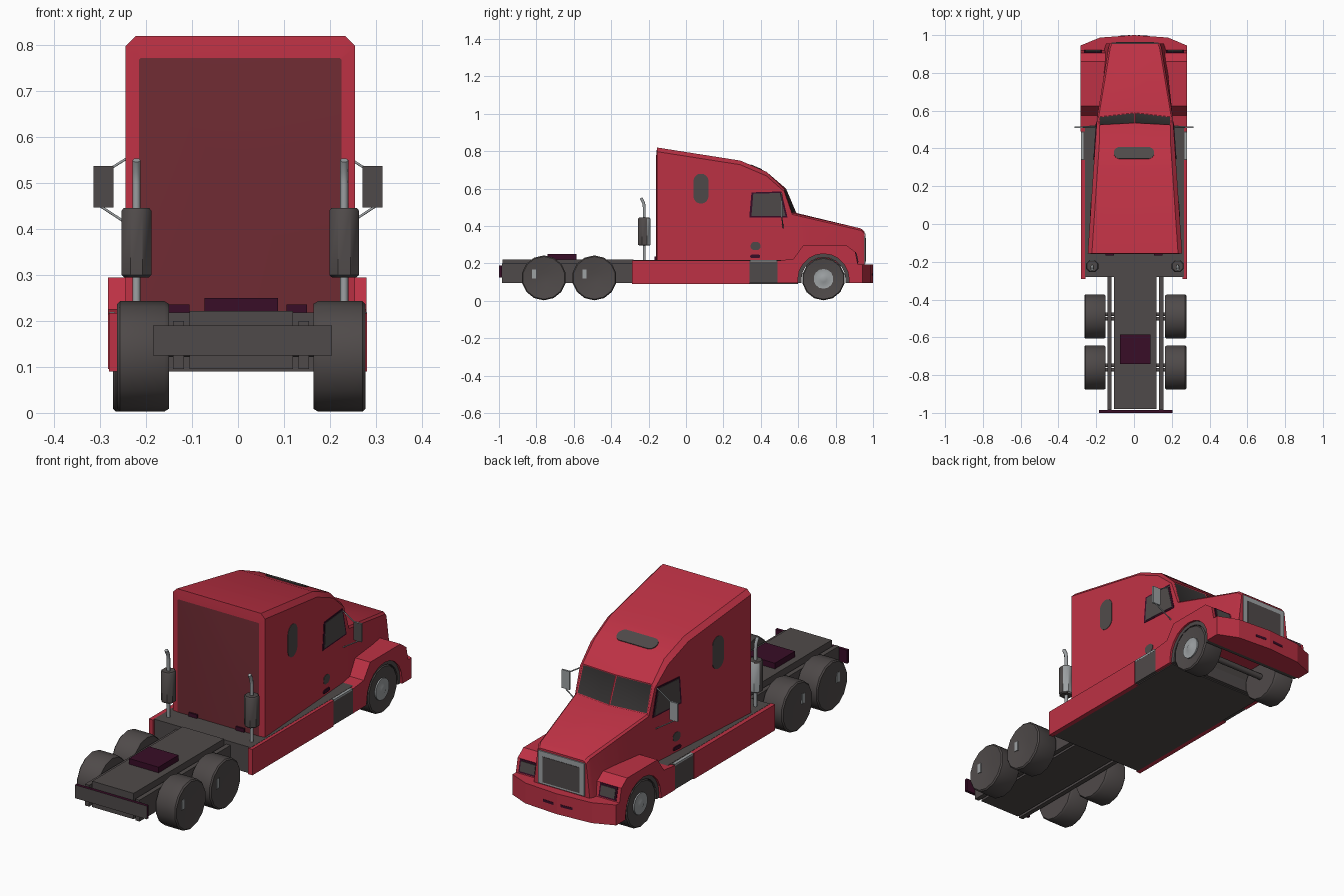
import bpy, bmesh, math
from mathutils import Vector

if "Cube" in bpy.data.objects:
    bpy.data.objects.remove(bpy.data.objects["Cube"])

def mat(name, r, g, b):
    m = bpy.data.materials.new(name)
    m.diffuse_color = (r, g, b, 1)
    m.use_nodes = True
    m.node_tree.nodes["Principled BSDF"].inputs["Base Color"].default_value = m.diffuse_color
    return m

RED = mat("red_paint", 0.51, 0.031, 0.058)
DARK_RED = mat("dark_red_panel", 0.16, 0.024, 0.033)
GREY = mat("dark_grey", 0.078, 0.068, 0.067)
GLASS = mat("black_glass", 0.035, 0.032, 0.032)
MAROON = mat("deep_maroon", 0.04, 0.004, 0.02)
CHROME = mat("light_grey_metal", 0.34, 0.36, 0.37)
CX = 0.005   # the body sits slightly right of centre

def finish(name, bm, *mats, smooth=0):
    bmesh.ops.recalc_face_normals(bm, faces=bm.faces)
    me = bpy.data.meshes.new(name)
    bm.to_mesh(me)
    bm.free()
    for m in mats:
        me.materials.append(m)
    ob = bpy.data.objects.new(name, me)
    bpy.context.collection.objects.link(ob)
    if smooth:
        bpy.ops.object.select_all(action='DESELECT')
        ob.select_set(True)
        bpy.context.view_layer.objects.active = ob
        bpy.ops.object.shade_smooth_by_angle(angle=math.radians(smooth))
    return ob

def slab(name, pts, offset, *mats, rule=None):
    """Solid made by sweeping a 3D outline along an offset."""
    bm = bmesh.new()
    a = [bm.verts.new(p) for p in pts]
    b = [bm.verts.new(Vector(p) + Vector(offset)) for p in pts]
    n = len(a)
    bm.faces.new(a)
    bm.faces.new(b[::-1])
    for i in range(n):
        j = (i + 1) % n
        bm.faces.new((a[i], a[j], b[j], b[i]))
    bmesh.ops.recalc_face_normals(bm, faces=bm.faces)
    if rule:
        for f in bm.faces:
            f.material_index = rule(f)
    return finish(name, bm, *mats)

def box(name, x0, x1, y0, y1, z0, z1, *mats, rule=None):
    return slab(name, [(x0, y0, z0), (x1, y0, z0), (x1, y1, z0), (x0, y1, z0)],
                (0, 0, z1 - z0), *mats, rule=rule)

def lathe(name, profile, centre, axis, n, *mats, rule=None):
    """Revolve (along, radius) pairs around x or z."""
    bm = bmesh.new()
    rings = []
    for t, r in profile:
        ring = []
        for i in range(n):
            a = 2 * math.pi * (i + 0.5) / n
            u, v = r * math.cos(a), r * math.sin(a)
            p = (t, u, v) if axis == 'X' else (u, v, t)
            ring.append(bm.verts.new(Vector(p) + Vector(centre)))
        rings.append(ring)
    for p, q in zip(rings, rings[1:]):
        for i in range(n):
            j = (i + 1) % n
            bm.faces.new((p[i], p[j], q[j], q[i]))
    bm.faces.new(rings[0])
    bm.faces.new(rings[-1])
    bmesh.ops.recalc_face_normals(bm, faces=bm.faces)
    if rule:
        for f in bm.faces:
            f.material_index = rule(f)
    return finish(name, bm, *mats, smooth=40)

def tube(name, pts, r, m):
    cu = bpy.data.curves.new(name, 'CURVE')
    cu.dimensions = '3D'
    cu.bevel_depth = r
    cu.bevel_resolution = 1
    cu.use_fill_caps = True
    sp = cu.splines.new('POLY')
    sp.points.add(len(pts) - 1)
    for p, c in zip(sp.points, pts):
        p.co = (*c, 1)
    cu.materials.append(m)
    ob = bpy.data.objects.new(name, cu)
    bpy.context.collection.objects.link(ob)

def pill(cu, cv, hu, hv, n=6):
    r = min(hu, hv)
    out = []
    for i in range(4 * n):
        a = 2 * math.pi * (i + 0.5) / (4 * n)
        c, s = math.cos(a), math.sin(a)
        out.append((cu + math.copysign(hu - r, c) + r * c, cv + math.copysign(hv - r, s) + r * s))
    return out

def side_w(y):   # half width of the tapering cab
    return 0.25 - 0.05 * (y + 0.15) / 0.73

# Cab and hood: cross-sections lofted from back to front
# y, half width, top z, chamfer, side setback, extra width at the base
stations = [(-0.16, 0.22, 0.772, 0.003, 0, 0), (-0.155, 0.25, 0.82, 0.022, 0, 0),
            (0.29, side_w(0.29), 0.75, 0.022, 0, 0), (0.43, side_w(0.43), 0.69, 0.022, 0, 0),
            (0.535, side_w(0.53), 0.60, 0.015, 0.01, 0), (0.59, 0.2, 0.47, 0.008, 0.022, 0),
            (0.935, 0.14, 0.387, 0.01, 0, 0.02), (0.955, 0.132, 0.37, 0.012, 0, 0.02)]
bm = bmesh.new()
rows = []
for y, w, zt, c, d, e in stations:
    sec = [(-w - e, y - d, 0.19), (-w, y - d, zt - c), (-w + c, y - d, zt), (0, y, zt),
           (w - c, y - d, zt), (w, y - d, zt - c), (w + e, y - d, 0.19)]
    rows.append([bm.verts.new((x + CX, yy, z)) for x, yy, z in sec])
panes = []
for k, (p, q) in enumerate(zip(rows, rows[1:])):
    for i in range(7):
        f = bm.faces.new((p[i], p[(i + 1) % 7], q[(i + 1) % 7], q[i]))
        if k == 4 and i in (2, 3):
            panes.append(f)
bm.faces.new(rows[0]).material_index = 2   # rear wall panel
bm.faces.new(rows[-1])
bmesh.ops.recalc_face_normals(bm, faces=bm.faces)
bmesh.ops.inset_individual(bm, faces=panes, thickness=0.006, depth=-0.002)
for f in panes:
    f.material_index = 1
finish("cab_and_hood", bm, RED, GLASS, DARK_RED, smooth=28)

# Roof skylight
slab("roof_skylight", [(x, y, 0.75 - 0.4286 * (y - 0.29) - 0.003)
     for x, y in pill(0, 0.375, 0.107, 0.031)], (0, 0.002, 0.006), GREY)

# Fenders with the wheel arch running through, and a grey liner around the wheel
def arc(r):
    return [(0.735 + r * math.cos(a), 0.115 + r * math.sin(a))
            for a in [math.pi * i / 10 for i in range(11)]]
outline = [(0.49, 0.095), (0.49, 0.215), (0.575, 0.225), (0.625, 0.295), (0.86, 0.295),
           (0.905, 0.262), (0.92, 0.19), (0.92, 0.095), (0.872, 0.095)] + arc(0.137) + [(0.598, 0.095)]
slab("front_fenders", [(-0.283, y, z) for y, z in outline], (0.563, 0, 0), RED)
liner = [(0.873, 0.095)] + arc(0.138) + [(0.597, 0.095), (0.617, 0.095)] + arc(0.118)[::-1] + [(0.853, 0.095)]
slab("wheel_arch_liner", [(-0.272, y, z) for y, z in liner], (0.542, 0, 0), GREY)

# Front bumper and its light slots
slab("front_bumper", [(-0.283, 0.9, 0.095), (-0.283, 0.945, 0.095), (-0.18, 0.987, 0.095),
     (0, 1.0, 0.095), (0.18, 0.987, 0.095), (0.28, 0.945, 0.095), (0.28, 0.9, 0.095)],
     (0, 0, 0.1), RED)
for s in (-1, 1):
    slab("bumper_slot", [(s * 0.02, 0.996, 0.135), (s * 0.08, 0.992, 0.135),
         (s * 0.08, 0.992, 0.147), (s * 0.02, 0.996, 0.147)], (0, 0.004, 0), MAROON)

# Grille
box("grille_frame", CX - 0.125, CX + 0.125, 0.952, 0.961, 0.2, 0.36, CHROME)
box("grille_mesh", CX - 0.1, CX + 0.1, 0.958, 0.963, 0.21, 0.335, GREY)

# Chassis, decks and rails
box("chassis_floor", -0.26, 0.265, -0.28, 0.6, 0.09, 0.218, GREY)
box("rear_deck", -0.105, 0.12, -0.98, -0.28, 0.095, 0.222, GREY)
box("rear_bumper", -0.185, 0.205, -1.0, -0.985, 0.125, 0.19, MAROON, GREY,
    rule=lambda f: int(f.normal.y < -0.5))
box("coupling_plate", -0.073, 0.087, -0.74, -0.585, 0.22, 0.25, MAROON)
tube("front_axle", [(-0.2, 0.735, 0.12), (0.2, 0.735, 0.12)], 0.015, GREY)

# Wheels: front singles and two rear pairs
for y, r, inner, outer in ((0.735, 0.115, 0.165, 0.272), (-0.49, 0.12, 0.157, 0.27),
                           (-0.76, 0.12, 0.157, 0.27)):
    for s in (-1, 1):
        c = (0.0 if y > 0 else 0.007, y, r + 0.003)
        lathe("wheel", [(s * inner, 0.03), (s * inner, r * 0.95), (s * (inner + 0.01), r),
              (s * (outer - 0.006), r), (s * outer, r * 0.95), (s * (outer - 0.012), 0.03)],
              c, 'X', 14, GREY)
        if y > 0:
            lathe("wheel_rim", [(s * 0.25, 0.053), (s * 0.27, 0.053), (s * 0.267, 0.035),
                  (s * 0.275, 0.018)], c, 'X', 14, CHROME)
        else:
            box("hub_mark", c[0] + s * 0.262 - 0.004, c[0] + s * 0.262 + 0.004,
                y - 0.064, y - 0.042, 0.12, 0.168, CHROME)
for y in (-0.49, -0.76):
    for dy in (-0.012, 0.012):
        tube("rear_axle", [(-0.17, y + dy, 0.13), (0.185, y + dy, 0.13)], 0.01, GREY)

for s in (-1, 1):
    def plate(name, pts, e, m):
        slab(name, [(CX + s * (side_w(y) + e - 0.003), y, z) for y, z in pts],
             (s * 0.005, 0, 0), m)
    def sx(a, b):
        return sorted((s * a, s * b))
    # Frame rail and deck bracket
    box("frame_rail", *[x + 0.007 for x in sx(0.125, 0.148)], -0.985, -0.28, 0.095, 0.2, GREY)
    box("deck_bracket", *sx(0.105, 0.15), -0.168, -0.16, 0.218, 0.236, MAROON)
    # Side skirt, step panel and step tread
    box("side_skirt", *sx(0.258, 0.281), -0.29, 0.34, 0.09, 0.217, RED)
    box("step_panel", *sx(0.258, 0.28), 0.34, 0.49, 0.095, 0.217, GREY)
    box("step_tread", *sx(0.268, 0.2805), 0.345, 0.485, 0.21, 0.219, CHROME)
    # Windows and door details
    plate("sleeper_window", pill(0.08, 0.6, 0.04, 0.08), 0, GREY)
    plate("door_window_frame", [(0.338, 0.445), (0.543, 0.445), (0.51, 0.585), (0.35, 0.58)], 0, MAROON)
    plate("door_window", [(0.35, 0.453), (0.532, 0.453), (0.502, 0.577), (0.36, 0.573)], 0.002, GREY)
    plate("door_vent", pill(0.372, 0.293, 0.027, 0.022), 0, GREY)
    plate("door_handle", pill(0.37, 0.238, 0.027, 0.009), 0.002, MAROON)
    # Headlights on the fender fronts
    for nm, g, d, m in (("headlight_surround", 0, 0, MAROON), ("headlight", 0.008, 0.003, GREY)):
        slab(nm, [(s * x, 0.905 + (0.262 - z) * 0.208 + d - 0.002, z) for x, z in
             ((0.17 + g, 0.2 + g), (0.265 - g, 0.2 + g), (0.265 - g, 0.262 - g), (0.17 + g, 0.262 - g))],
             (0, 0.005, 0), m)
    # Mirror with its two stays
    box("mirror", *sx(0.271, 0.314), 0.507, 0.516, 0.447, 0.537, CHROME, GREY,
        rule=lambda f: int(f.normal.y < -0.5))
    tube("mirror_stay_top", [(s * 0.28, 0.512, 0.53), (s * 0.2, 0.51, 0.58)], 0.003, CHROME)
    tube("mirror_stay_low", [(s * 0.3, 0.512, 0.45), (s * 0.2, 0.52, 0.385)], 0.003, CHROME)
    # Exhaust stack, muffler bright towards the cab
    x = CX + s * 0.226
    lathe("muffler", [(0.295, 0.029), (0.3, 0.035), (0.44, 0.035), (0.446, 0.03)],
          (x, -0.223, 0), 'Z', 8, GREY, CHROME, rule=lambda f: int(f.normal.y > 0.6))
    tube("exhaust_pipe", [(x, -0.223, 0.21), (x, -0.223, 0.5), (x, -0.227, 0.525),
         (x, -0.24, 0.55)], 0.009, CHROME)
